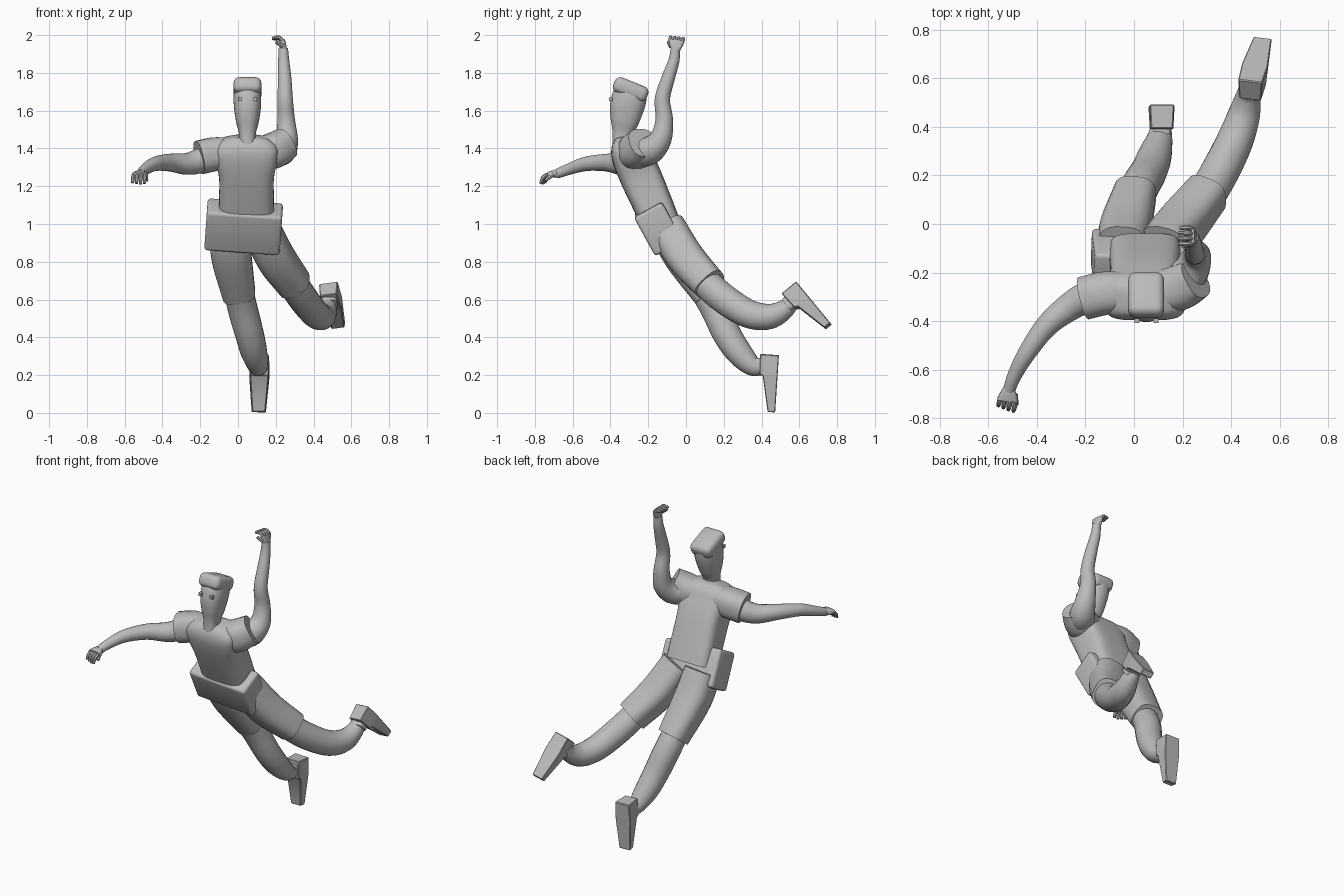
import bpy, bmesh, math
from mathutils import Vector, Matrix

cube = bpy.data.objects.get("Cube")
if cube:
    bpy.data.objects.remove(cube, do_unlink=True)

grey = bpy.data.materials.new("plain_grey")
grey.use_nodes = True
tone = (0.5, 0.5, 0.5, 1)
grey.diffuse_color = tone
grey.node_tree.nodes["Principled BSDF"].inputs["Base Color"].default_value = tone


def finish(name, bm, angle=40):
    bmesh.ops.recalc_face_normals(bm, faces=bm.faces[:])
    mesh = bpy.data.meshes.new(name)
    bm.to_mesh(mesh)
    bm.free()
    mesh.materials.append(grey)
    obj = bpy.data.objects.new(name, mesh)
    bpy.context.collection.objects.link(obj)
    bpy.ops.object.select_all(action="DESELECT")
    obj.select_set(True)
    bpy.context.view_layer.objects.active = obj
    bpy.ops.object.shade_smooth_by_angle(angle=math.radians(angle))
    return obj


def spline(rows, steps):
    """Catmull-Rom resampling of rows of numbers."""
    rows = [Vector(r) for r in rows]
    padded = [rows[0] * 2 - rows[1]] + rows + [rows[-1] * 2 - rows[-2]]
    out = []
    for a, b, c, d in zip(padded, padded[1:], padded[2:], padded[3:]):
        for i in range(steps):
            t = i / steps
            out.append(b + (c - a) * (t / 2) + (a * 2 - b * 5 + c * 4 - d) * (t * t / 2)
                       + (b * 3 - a - c * 3 + d) * (t ** 3 / 2))
    return out + [rows[-1]]


def loft(name, rows, hint=(1, 0, 0), power=2, sides=20, steps=5, angle=40):
    """Skin of sections (x, y, z, half width along hint, half depth)."""
    rows = [Vector(r if len(r) > 4 else (*r, r[3])) for r in rows]
    rows = spline(rows, steps) if steps > 1 else rows
    bm = bmesh.new()
    rings = []
    for i, row in enumerate(rows):
        ahead = rows[min(i + 1, len(rows) - 1)]
        tangent = Vector((ahead - rows[max(i - 1, 0)])[:3]).normalized()
        u = Vector(hint)
        u = (u - tangent * u.dot(tangent)).normalized()
        v = tangent.cross(u)
        ring = []
        for k in range(sides):
            ang = math.tau * (k + 0.5) / sides
            c, s = math.cos(ang), math.sin(ang)
            pu = math.copysign(abs(c) ** (2 / power), c) * row[3]
            pv = math.copysign(abs(s) ** (2 / power), s) * row[4]
            ring.append(bm.verts.new(Vector(row[:3]) + u * pu + v * pv))
        rings.append(ring)
    for a, b in zip(rings, rings[1:]):
        for k in range(sides):
            n = (k + 1) % sides
            bm.faces.new((a[k], a[n], b[n], b[k]))
    bm.faces.new(rings[0])
    bm.faces.new(rings[-1])
    return finish(name, bm, angle)


def block(name, size, center, turn=None, bevel=0.0):
    bm = bmesh.new()
    bmesh.ops.create_cube(bm, size=1)
    bmesh.ops.scale(bm, vec=size, verts=bm.verts)
    if bevel:
        bmesh.ops.bevel(bm, geom=bm.edges[:], offset=bevel, segments=4,
                        profile=0.5, affect="EDGES")
    bm.transform(Matrix.Translation(center) @ (turn or Matrix.Identity(4)))
    return finish(name, bm)


# Head and neck
loft("head", [(.05, -.335, 1.41, .045, .055), (.05, -.335, 1.48, .045, .055),
              (.05, -.325, 1.54, .06, .075), (.05, -.312, 1.62, .072, .092),
              (.05, -.295, 1.69, .072, .09), (.05, -.285, 1.74, .055, .065)], power=2.4)
block("hair", (.148, .19, .085), (.05, -.293, 1.712),
      Matrix.Rotation(math.radians(-22), 4, "X"), .032)
for side, x in (("right", .012), ("left", .09)):
    block(side + "_eye", (.02, .02, .02), (x, -.398, 1.66))

# Shirt
loft("shirt", [(.045, -.13, 1.0, .148, .1), (.045, -.165, 1.08, .147, .104),
               (.045, -.24, 1.25, .145, .11), (.045, -.285, 1.35, .165, .105),
               (.045, -.305, 1.41, .165, .095), (.045, -.315, 1.45, .125, .07),
               (.045, -.318, 1.465, .075, .045)], power=4, sides=32)
loft("right_sleeve", [(-.04, -.28, 1.37, .085), (-.12, -.285, 1.37, .09),
                      (-.205, -.305, 1.352, .09)], hint=(0, 0, 1), power=2.5)
loft("left_sleeve", [(.12, -.28, 1.37, .09), (.19, -.26, 1.39, .095),
                     (.255, -.225, 1.43, .085)], hint=(0, 0, 1), power=2.5)

# Shorts: hip block and two legs
hips = block("shorts_hips", (.4, .17, .235), (.03, -.145, .985),
             Matrix.Rotation(math.radians(4), 4, "Y")
             @ Matrix.Rotation(math.radians(29), 4, "X"), .018)
loft("right_shorts_leg", [(-.05, -.1, .98, .1), (-.035, -.02, .83, .106, .1),
                          (.005, .125, .625, .088)], power=2.8, sides=24)
loft("left_shorts_leg", [(.12, -.1, .98, .1), (.2, 0, .82, .1),
                         (.3, .125, .68, .09)], power=2.8, sides=24)

# Bare legs
loft("right_leg", [(0, .09, .66, .076), (.025, .155, .55, .079), (.06, .215, .42, .076),
                   (.085, .28, .32, .07), (.105, .35, .25, .054),
                   (.112, .41, .24, .04)])
loft("left_leg", [(.28, .09, .7, .08), (.345, .2, .605, .08), (.41, .33, .525, .076),
                  (.45, .44, .51, .068), (.47, .525, .55, .052), (.473, .565, .605, .04)])


def shoe(name, heel, toe, normal, width_hint):
    """Wedge shoe: the sole runs from heel to toe, facing along normal."""
    heel, toe = Vector(heel), Vector(toe)
    along = (toe - heel).normalized()
    up = Vector(normal)
    up = (up - along * up.dot(along)).normalized()
    across = along.cross(up)
    bm = bmesh.new()
    rings = []
    for t, wide, thick in ((0, .05, .1), (.36, .054, .095), (.38, .054, .078), (1, .038, .04)):
        base = heel.lerp(toe, t)
        rings.append([bm.verts.new(base + across * wide * s - up * thick * d)
                      for s, d in ((-1, 0), (1, 0), (.9, 1), (-.9, 1))])
    for a, b in zip(rings, rings[1:]):
        for k in range(4):
            n = (k + 1) % 4
            bm.faces.new((a[k], a[n], b[n], b[k]))
    bm.faces.new(rings[0])
    bm.faces.new(rings[-1])
    bmesh.ops.bevel(bm, geom=bm.edges[:], offset=.004, segments=1, affect="EDGES")
    finish(name, bm, 30)
    # Ankle collar
    ankle = heel + along * .06 - up * .09
    loft(name + "_collar", [(*(ankle + up * .04), .04), (*(ankle - up * .03), .038)],
         hint=across, power=4, sides=16, steps=1)


shoe("right_shoe", (.115, .492, .305), (.11, .472, .003), (0, 1, 0), (1, 0, 0))
shoe("left_shoe", (.478, .588, .69), (.53, .768, .472), (0, .75, .65), (1, 0, 0))

# Arms
loft("right_arm", [(-.13, -.285, 1.36, .07), (-.2, -.305, 1.335, .066),
                   (-.27, -.345, 1.318, .058), (-.36, -.42, 1.325, .047),
                   (-.44, -.53, 1.318, .038), (-.49, -.62, 1.29, .03),
                   (-.515, -.685, 1.265, .025)], hint=(0, 0, 1))
loft("left_arm", [(.19, -.25, 1.38, .08), (.235, -.19, 1.39, .075), (.258, -.135, 1.45, .06),
                  (.255, -.115, 1.55, .047), (.25, -.125, 1.66, .041),
                  (.247, -.095, 1.77, .036), (.242, -.065, 1.86, .03),
                  (.24, -.055, 1.93, .025)])


def hand(name, wrist, reach, spread, curl):
    """Palm with four curled fingers and a thumb."""
    wrist, reach, spread, curl = map(Vector, (wrist, reach, spread, curl))
    reach, spread, curl = reach.normalized(), spread.normalized(), curl.normalized()
    knuckle = wrist + reach * .055
    loft(name + "_palm", [(*wrist, .024, .02), (*(wrist + reach * .03), .037, .018),
                          (*knuckle, .042, .014)], hint=spread, power=3, sides=16, steps=3)
    for i, finger in enumerate(("index", "middle", "ring", "little")):
        root = knuckle + spread * (.033 - .022 * i) - reach * .006
        bend = root + reach * .018 + curl * .016
        tip = bend + curl * (.038 - .004 * abs(i - 1))
        loft(f"{name}_{finger}_finger", [(*root, .0105), (*bend, .0105), (*tip, .008)],
             hint=spread, sides=8, steps=3)
    root = wrist + reach * .018 + spread * .028
    tip = root + spread * .014 + reach * .025 + curl * .035
    loft(name + "_thumb", [(*root, .012), (*tip, .009)], hint=reach, sides=8, steps=1)


hand("right_hand", (-.515, -.675, 1.268), (-.1, -.9, -.1), (.9, -.3, 0), (-.1, -.35, -.9))
hand("left_hand", (.24, -.055, 1.92), (-.1, .1, 1), (0, -1, .1), (-1, 0, -.1))
